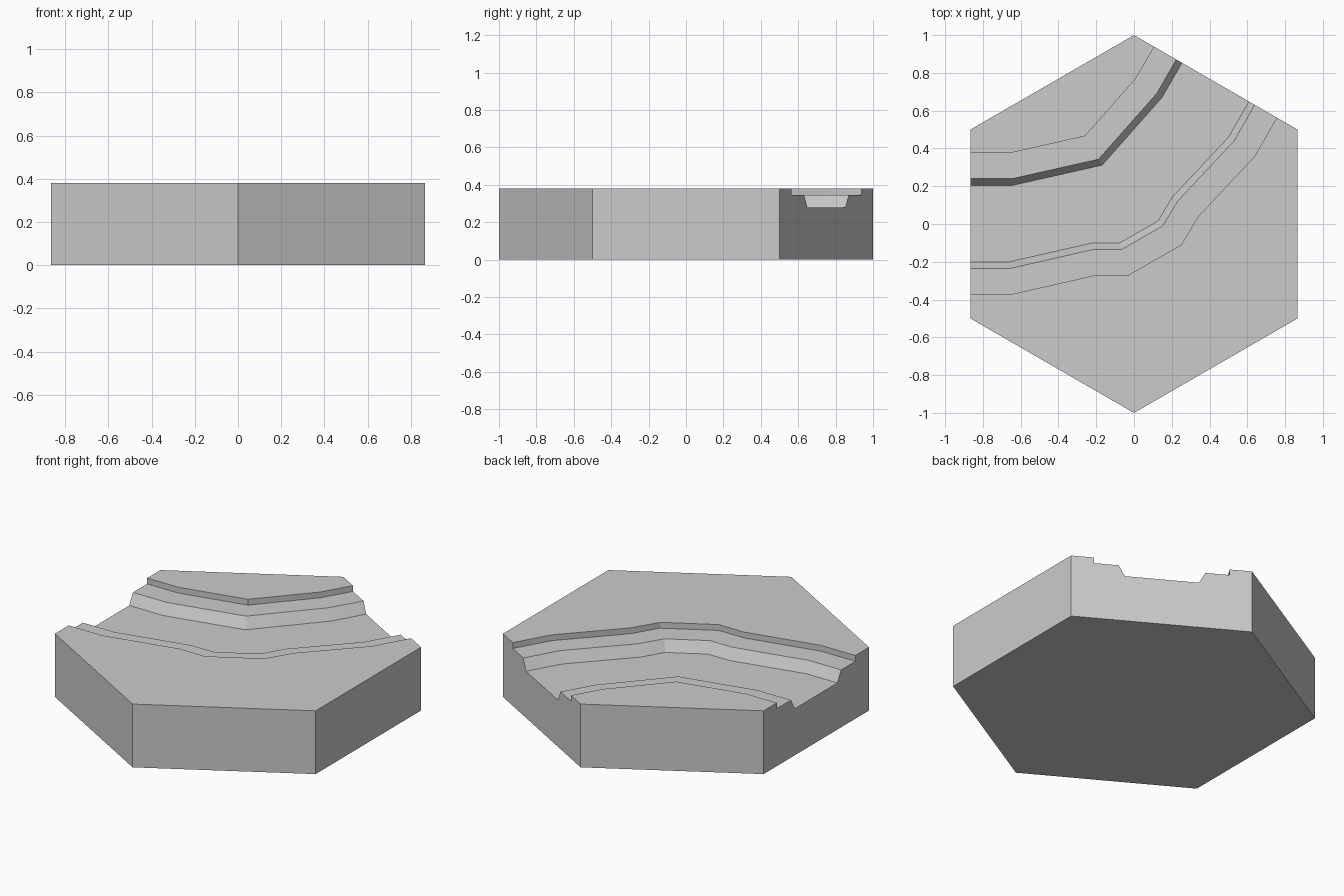
import bpy, bmesh, math
from mathutils import Vector

cube = bpy.data.objects.get("Cube")
if cube:
    bpy.data.objects.remove(cube, do_unlink=True)

TOP, LEDGE, BED = 0.38, 0.345, 0.28

stone = bpy.data.materials.new("stone_grey")
stone.use_nodes = True
GREY = (0.6, 0.6, 0.6, 1)
stone.diffuse_color = GREY
stone.node_tree.nodes["Principled BSDF"].inputs["Base Color"].default_value = GREY


def loft(name, lower, z0, upper, z1):
    """Closed solid between two matching outlines."""
    bm = bmesh.new()
    a = [bm.verts.new((p.x, p.y, z0)) for p in lower]
    b = [bm.verts.new((p.x, p.y, z1)) for p in upper]
    n = len(a)
    bm.faces.new(a[::-1])
    bm.faces.new(b)
    for i in range(n):
        j = (i + 1) % n
        bm.faces.new((a[i], a[j], b[j], b[i]))
    bmesh.ops.recalc_face_normals(bm, faces=bm.faces)
    mesh = bpy.data.meshes.new(name)
    bm.to_mesh(mesh)
    bm.free()
    mesh.materials.append(stone)
    obj = bpy.data.objects.new(name, mesh)
    bpy.context.collection.objects.link(obj)
    return obj


def offset(path, d):
    """Shift an open path to its left by d with mitred corners."""
    normals = []
    for p, q in zip(path, path[1:]):
        t = (q - p).normalized()
        normals.append(Vector((-t.y, t.x)))
    result = []
    for i, p in enumerate(path):
        n1 = normals[max(i - 1, 0)]
        n2 = normals[min(i, len(normals) - 1)]
        result.append(p + (n1 + n2) * d / (1 + n1.dot(n2)))
    return result


# Bank edges, running from the right side to the back left side
far_bank = [Vector(p) for p in (
    (-1.0, 0.375), (-0.66, 0.375), (-0.26, 0.465), (0.01, 0.77), (0.16, 1.03))]
near_bank = [Vector(p) for p in (
    (-1.0, -0.37), (-0.64, -0.37), (-0.2, -0.27), (-0.03, -0.27),
    (0.25, -0.11), (0.34, 0.04), (0.64, 0.36), (0.805, 0.65))]


def channel(inset):
    return offset(near_bank, inset) + offset(far_bank, -inset)[::-1]


# Hexagonal block
hexagon = [Vector((math.sin(math.radians(60 * i)), math.cos(math.radians(60 * i))))
           for i in range(6)][::-1]
tile = loft("hexagon_tile", hexagon, 0, hexagon, TOP)

# Shallow ledge recess and the deeper sloped river bed
cutters = [
    loft("ledge_cutter", channel(0), LEDGE, channel(0), 0.5),
    loft("bed_cutter", channel(0.17), BED, channel(0.10), 2 * LEDGE - BED),
]
bpy.context.view_layer.objects.active = tile
for cutter in cutters:
    cutter.hide_render = True
    mod = tile.modifiers.new(cutter.name, "BOOLEAN")
    mod.operation = "DIFFERENCE"
    mod.solver = "EXACT"
    mod.object = cutter
    bpy.ops.object.modifier_apply(modifier=mod.name)
for cutter in cutters:
    bpy.data.objects.remove(cutter, do_unlink=True)

# Soften only the gentle bends of the banks
bpy.ops.object.select_all(action="DESELECT")
tile.select_set(True)
bpy.ops.object.shade_smooth_by_angle(angle=math.radians(20))
